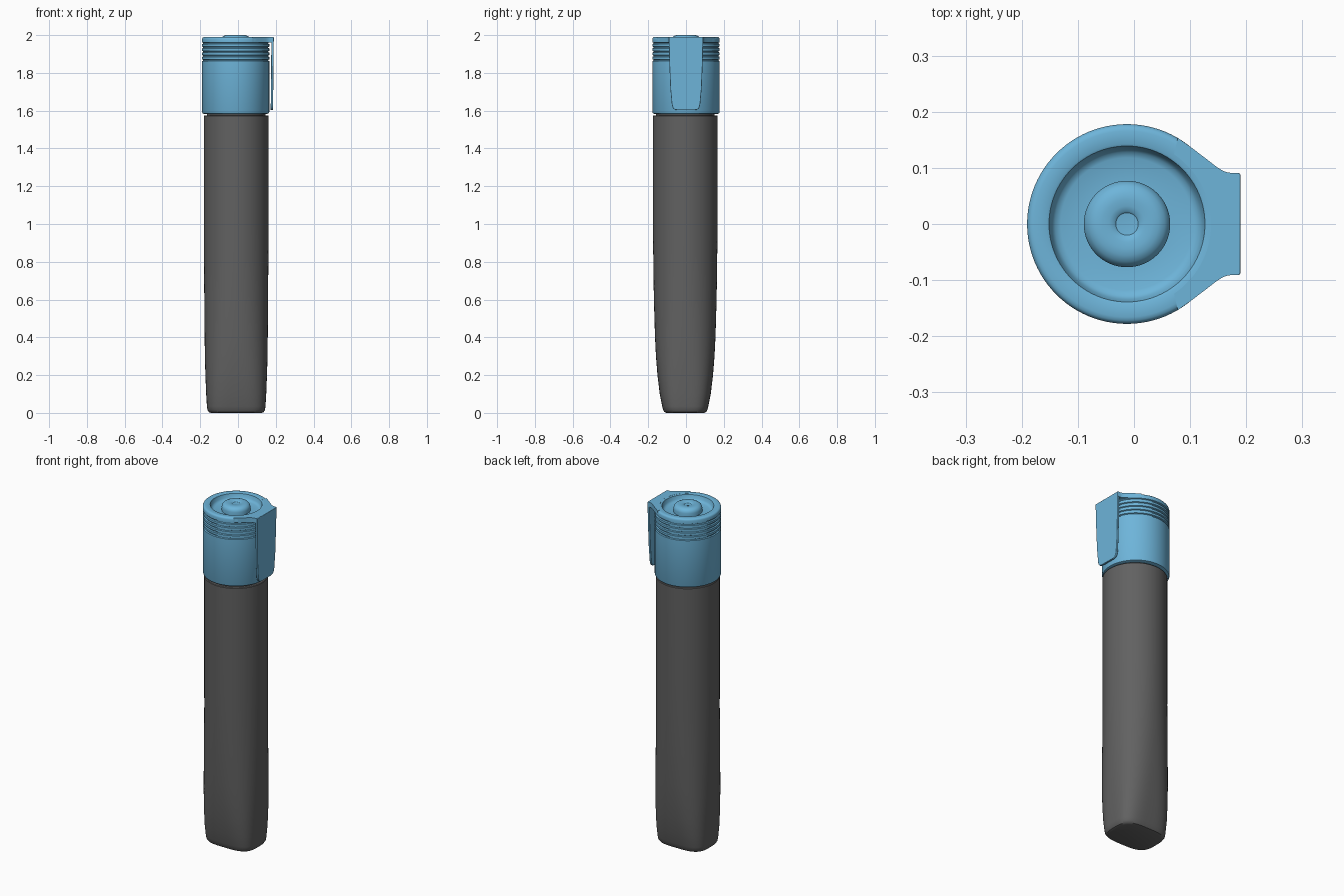
import bpy, bmesh, math

if "Cube" in bpy.data.objects:
    bpy.data.objects.remove(bpy.data.objects["Cube"])

CX = -0.0125          # cap axis
CAP_R = 0.178


def material(name, rgb):
    m = bpy.data.materials.new(name)
    m.diffuse_color = (*rgb, 1)
    m.use_nodes = True
    m.node_tree.nodes["Principled BSDF"].inputs["Base Color"].default_value = m.diffuse_color
    return m


BLUE = material("sky blue plastic", (0.155, 0.46, 0.70))
GREY = material("dark grey plastic", (0.12, 0.12, 0.12))


def finish(name, bm, mat, bevel=0, angle=35):
    bmesh.ops.recalc_face_normals(bm, faces=bm.faces)
    me = bpy.data.meshes.new(name)
    bm.to_mesh(me)
    bm.free()
    me.materials.append(mat)
    ob = bpy.data.objects.new(name, me)
    bpy.context.collection.objects.link(ob)
    if bevel:
        b = ob.modifiers.new("soft_edges", 'BEVEL')
        b.width, b.segments, b.limit_method = bevel, 3, 'ANGLE'
        b.angle_limit = math.radians(40)
    bpy.ops.object.select_all(action='DESELECT')
    ob.select_set(True)
    bpy.context.view_layer.objects.active = ob
    bpy.ops.object.shade_smooth_by_angle(angle=math.radians(angle))
    return ob


def loft(name, sections, mat, cx, cy, n=96, angle=35):
    """Stack of (half x, half y, z, superellipse power) rings with closed ends."""
    bm = bmesh.new()
    rings = []
    for rx, ry, z, p in sections:
        ring = []
        for i in range(n):
            t = 2 * math.pi * i / n
            c, s = math.cos(t), math.sin(t)
            x = math.copysign(abs(c) ** (2 / p), c) * rx
            y = math.copysign(abs(s) ** (2 / p), s) * ry
            ring.append(bm.verts.new((cx + x, cy + y, z)))
        rings.append(ring)
    for a, b in zip(rings, rings[1:]):
        for i in range(n):
            j = (i + 1) % n
            bm.faces.new((a[i], a[j], b[j], b[i]))
    bm.faces.new(rings[0])
    bm.faces.new(rings[-1])
    return finish(name, bm, mat, angle=angle)


def lathe(name, profile, mat, cx=CX, cy=0, angle=35):
    return loft(name, [(r, r, z, 2) for r, z in profile], mat, cx, cy, angle=angle)


def extrude_outline(name, points, vec, mat, bevel):
    bm = bmesh.new()
    f = bm.faces.new([bm.verts.new(p) for p in points])
    r = bmesh.ops.extrude_face_region(bm, geom=[f])
    bmesh.ops.translate(bm, vec=vec,
                        verts=[v for v in r["geom"] if isinstance(v, bmesh.types.BMVert)])
    return finish(name, bm, mat, bevel)


# Barrel: round at the top, flattening to a rounded oblong foot
loft("barrel", [
    (0.135, 0.100, 0.000, 3.4), (0.145, 0.110, 0.004, 3.4), (0.152, 0.117, 0.015, 3.4),
    (0.155, 0.122, 0.035, 3.3), (0.159, 0.135, 0.10, 3.1), (0.163, 0.147, 0.20, 2.8),
    (0.166, 0.155, 0.30, 2.55), (0.167, 0.160, 0.40, 2.4), (0.169, 0.166, 0.60, 2.15),
    (0.170, 0.169, 0.80, 2.04), (0.171, 0.171, 1.00, 2), (0.171, 0.171, 1.572, 2),
    (0.168, 0.168, 1.575, 2)], GREY, -0.0095, -0.004)

# Neck seen in the gap below the cap
lathe("neck", [(0.155, 1.56), (0.155, 1.60)], GREY, -0.0095, -0.003)

# Cap: grooved side, rounded rim and recessed top
cap = [(0.168, 1.583), (0.175, 1.586), (CAP_R, 1.593)]
for i in range(5):
    z = 1.867 + 0.0225 * i
    cap += [(CAP_R, z - 0.005), (CAP_R - 0.006, z - 0.002),
            (CAP_R - 0.006, z + 0.002), (CAP_R, z + 0.005)]
cap += [(CAP_R, 1.979), (0.176, 1.985), (0.172, 1.9885), (0.166, 1.99), (0.143, 1.99),
        (0.139, 1.988), (0.134, 1.968), (0.128, 1.960), (0.118, 1.956), (0.07, 1.955)]
lathe("cap", cap, BLUE)

# Push button with a shallow dimple
lathe("button", [(0.077, 1.950), (0.077, 1.976), (0.074, 1.986), (0.067, 1.994),
                 (0.056, 1.999), (0.044, 2.0), (0.032, 1.999), (0.023, 1.997),
                 (0.020, 1.994), (0.010, 1.993)], BLUE)

# Clip arm: flares out from the rim to the clip
side = [(0.078, 0.1535), (0.10, 0.138), (0.125, 0.119), (0.147, 0.102),
        (0.158, 0.095), (0.168, 0.0915), (0.187, 0.0905)]
arm = [(x, -y, 1.962) for x, y in side] + [(x, y, 1.962) for x, y in reversed(side)]
for i in range(25):
    t = math.radians(56 - 112 * i / 24)
    arm.append((CX + 0.150 * math.cos(t), 0.150 * math.sin(t), 1.962))
extrude_outline("clip_arm", arm, (0, 0, 0.0285), BLUE, 0)

# Clip plate: hanging tongue, slightly narrower at the rounded lower end
half = [(0.045, 1.603), (0.060, 1.606), (0.069, 1.614), (0.075, 1.632),
        (0.083, 1.72), (0.088, 1.85), (0.0905, 1.96), (0.0905, 1.9905)]
outline = [(y, z) for y, z in half] + [(-y, z) for y, z in reversed(half)]
lean = lambda z: 0.177 - 0.004 * (1.99 - z) / 0.39
extrude_outline("clip_plate", [(lean(z), y, z) for y, z in outline],
                (0.0125, 0, 0), BLUE, 0.003)
